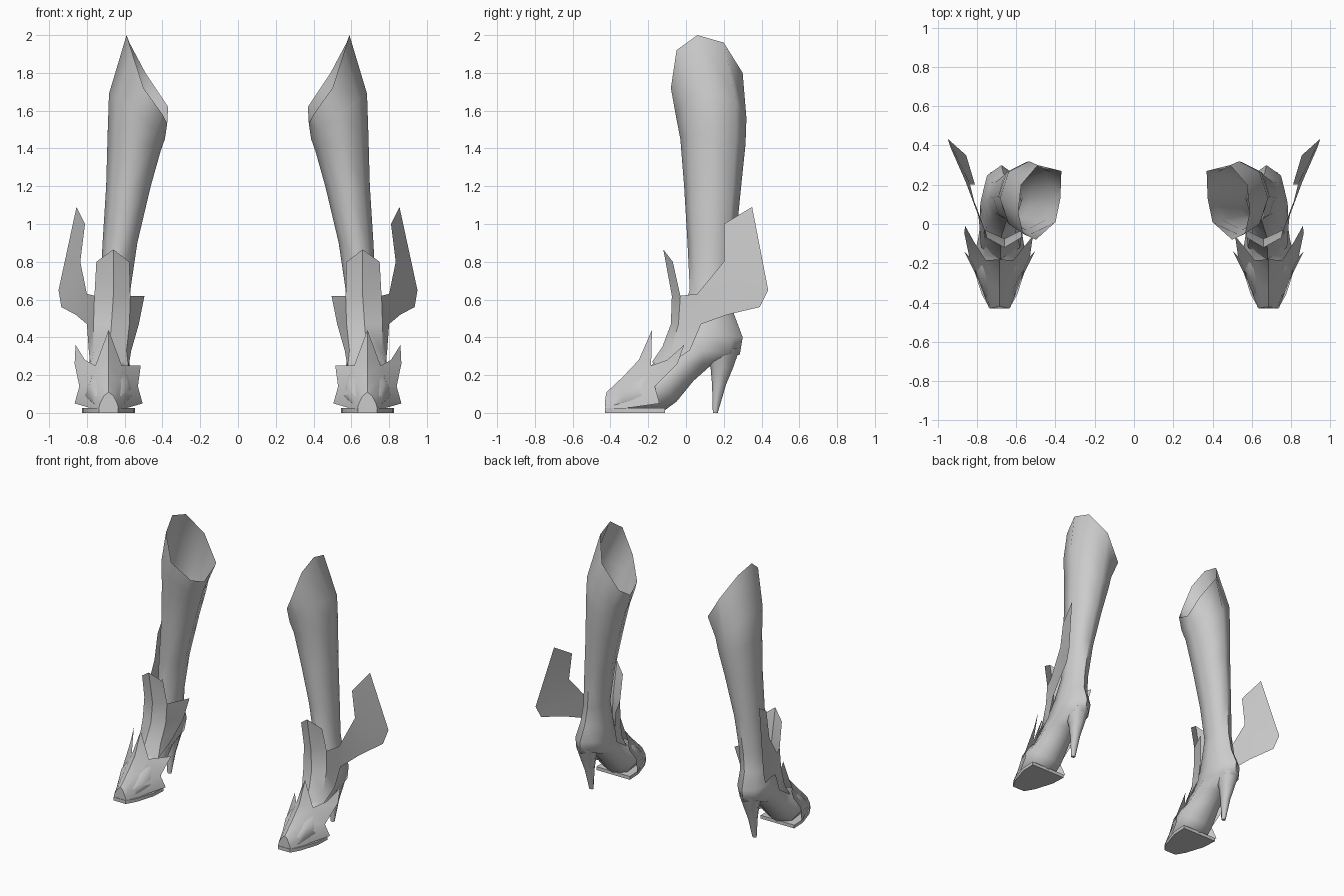
import bpy, bmesh, math

grey = bpy.data.materials.new("pale_grey")
grey.diffuse_color = (0.6, 0.6, 0.6, 1)
N = 8


def make(name, verts, faces, angle=40):
    """Mesh object for one boot, mirrored to the other boot."""
    me = bpy.data.meshes.new(name)
    me.from_pydata(verts, [], faces)
    bm = bmesh.new()
    bm.from_mesh(me)
    bmesh.ops.recalc_face_normals(bm, faces=bm.faces)
    bm.to_mesh(me)
    bm.free()
    ob = bpy.data.objects.new(name, me)
    bpy.context.collection.objects.link(ob)
    me.materials.append(grey)
    ob.modifiers.new("pair", 'MIRROR').use_clip = False
    bpy.ops.object.select_all(action='DESELECT')
    ob.select_set(True)
    bpy.context.view_layer.objects.active = ob
    bpy.ops.object.shade_smooth_by_angle(angle=math.radians(angle))
    return ob


def ring(fy, fz, by, bz, cx, hw, tilt=0):
    """Oval through a front point and a back point, starting at the outer side."""
    pts = []
    for i in range(N):
        a = 2 * math.pi * i / N
        c, s = math.cos(a), math.sin(a)
        pts.append((cx + hw * c, (fy + by) / 2 + s * (by - fy) / 2,
                    (fz + bz) / 2 + s * (bz - fz) / 2 + tilt * c))
    return pts


def loft(name, rings, cap_end=True):
    verts = [p for r in rings for p in r]
    faces = [(k * N + i, k * N + (i + 1) % N, (k + 1) * N + (i + 1) % N, (k + 1) * N + i)
             for k in range(len(rings) - 1) for i in range(N)]
    if cap_end:
        faces.append(tuple(range(len(verts) - N, len(verts))))
    return make(name, verts, faces, 60)


# Slanted open rim, then shaft, ankle and foot as one skin
rim = [(.59, .06, 2.0), (.575, .20, 1.96), (.49, .30, 1.80), (.37, .27, 1.62),
       (.375, .13, 1.53), (.40, .01, 1.58), (.50, -.08, 1.72), (.565, -.05, 1.92)]
shaft = [ring(-.055, 1.58, .32, 1.56, .535, .148, .12),
         ring(-.03, 1.45, .315, 1.42, .55, .14, .05),
         ring(-.01, 1.2, .292, 1.2, .58, .118),
         ring(.008, .9, .262, .9, .625, .092),
         ring(.02, .65, .245, .65, .65, .08),
         ring(-.03, .50, .255, .52, .665, .09),
         ring(-.06, .42, .30, .40, .675, .105),
         ring(-.11, .35, .285, .31, .68, .105),
         ring(-.15, .29, .13, .25, .68, .105),
         ring(-.20, .23, .04, .17, .68, .115),
         ring(-.25, .22, -.05, .06, .683, .13),
         ring(-.30, .19, -.12, .008, .685, .135),
         ring(-.37, .11, -.30, .008, .685, .09),
         ring(-.42, .05, -.41, .008, .685, .05)]
loft("boot_body", [rim] + shaft)

# Tapered stiletto heel
loft("heel", [ring(.11, .30, .288, .35, .68, .075),
              ring(.13, .24, .25, .24, .68, .05),
              ring(.138, .15, .212, .15, .68, .032),
              ring(.142, 0, .168, 0, .68, .016)])

# Flat sole under the ball of the foot
half = [(.05, -.43), (.09, -.36), (.135, -.22), (.14, -.11)]
outline = [(.685 + x, y) for x, y in half] + [(.685 - x, y) for x, y in reversed(half)]
n = len(outline)
make("sole", [(x, y, z) for z in (0, .025) for x, y in outline],
     [tuple(range(n)), tuple(range(n, 2 * n))] +
     [(i, (i + 1) % n, n + (i + 1) % n, n + i) for i in range(n)])

# Pointed armour over the toes: three rows of seven points plus spikes
half_rows = [[(0, -.42, .11), (.025, -.425, .09), (.045, -.43, .05), (.055, -.425, .015)],
             [(0, -.33, .195), (.05, -.31, .17), (.095, -.29, .11), (.11, -.28, .03)],
             [(0, -.25, .28), (.07, -.185, .25), (.155, -.165, .14), (.18, -.14, .05)]]
verts, faces = [], []
for row in half_rows:
    verts += [(.685 - x, y, z) for x, y, z in reversed(row[1:])]
    verts += [(.685 + x, y, z) for x, y, z in row]
for k in range(2):
    faces += [(k * 7 + i, k * 7 + i + 1, k * 7 + i + 8, k * 7 + i + 7) for i in range(6)]
faces.append(tuple(range(7)))
verts += [(.685, -.18, .44), (.515, -.06, .25), (.865, -.045, .26), (.86, -.01, .36),
          (.81, -.10, .28)]
faces += [(16, 17, 21), (17, 18, 21), (15, 16, 22), (18, 19, 23), (18, 23, 25), (23, 24, 25)]
make("toe_armour", verts, faces)

# Ankle cuff: collar with a raised shin tongue, drawn in towards the instep
top = [(.495, .13, .62), (.57, -.03, .62), (.66, -.075, .62), (.76, -.03, .62), (.80, .06, .63)]
mid = [(.525, .10, .47), (.575, -.04, .47), (.67, -.08, .47), (.765, -.04, .47), (.80, .08, .47)]
low = [(.565, .02, .33), (.59, -.08, .33), (.68, -.125, .35), (.765, -.08, .33), (.79, .02, .33)]
tongue = [(.575, -.07, .80), (.66, -.12, .865), (.75, -.07, .80)]
foot = [(.58, -.12, .24), (.68, -.18, .27), (.78, -.12, .24)]
faces = [(k * 5 + i, k * 5 + i + 1, k * 5 + i + 6, k * 5 + i + 5)
         for k in range(2) for i in range(4)]
faces += [(1, 2, 16, 15), (2, 3, 17, 16), (10, 11, 18), (11, 12, 19, 18),
          (12, 13, 20, 19), (13, 14, 20)]
make("ankle_cuff", top + mid + low + tongue + foot, faces)

# Swept fin on the outer side of the ankle
fin = [(.80, .06, .63), (.835, .20, .80), (.81, .20, 1.0), (.855, .35, 1.09),
       (.95, .435, .65), (.935, .39, .56), (.86, .22, .52), (.80, .08, .47)]
make("ankle_fin", fin, [(0, 1, 6, 7), (1, 4, 5, 6), (1, 2, 3, 4)])
